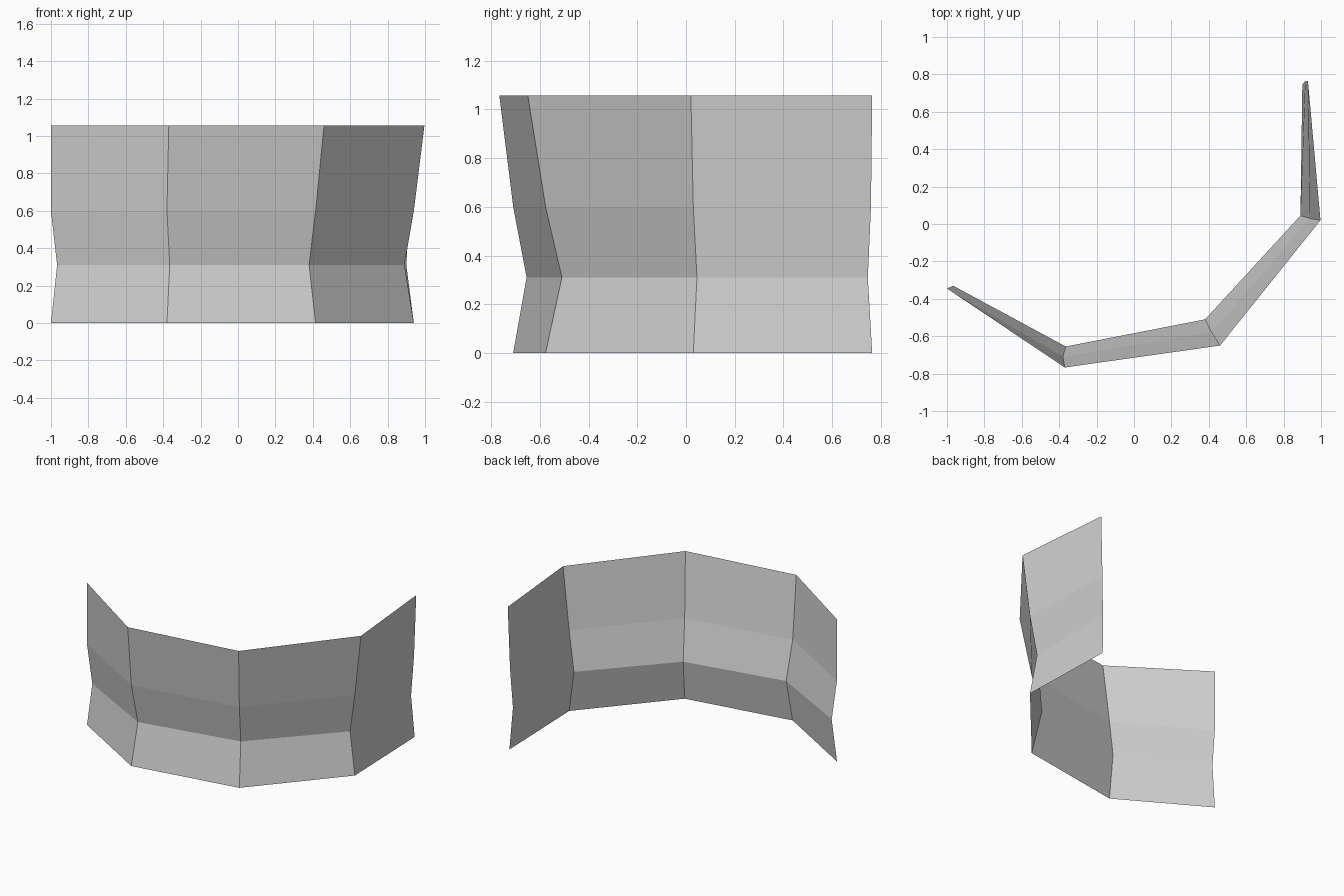
import bpy
import bmesh

cube = bpy.data.objects.get("Cube")
if cube:
    bpy.data.objects.remove(cube, do_unlink=True)


def make_material(name, color):
    material = bpy.data.materials.new(name)
    material.use_nodes = True
    material.diffuse_color = color
    material.node_tree.nodes["Principled BSDF"].inputs["Base Color"].default_value = color
    return material


def loft_sheet(name, columns, heights, material):
    """Join neighbouring upright profiles with flat panels."""
    bm = bmesh.new()
    grid = [[bm.verts.new((x, y, z)) for (x, y), z in zip(profile, heights)]
            for profile in columns]
    for near, far in zip(grid, grid[1:]):
        for i in range(len(heights) - 1):
            bm.faces.new((near[i], far[i], far[i + 1], near[i + 1]))
    mesh = bpy.data.meshes.new(name)
    bm.to_mesh(mesh)
    bm.free()
    mesh.materials.append(material)
    sheet = bpy.data.objects.new(name, mesh)
    bpy.context.collection.objects.link(sheet)
    return sheet


# Fold heights: base, inward crease, slight upper bend, flared rim
heights = (0, 0.31, 0.6, 1.057)

# Plan position of each upright fold, from base to rim
right_end = [(-1, -0.345), (-0.967, -0.33), (-1, -0.345), (-1, -0.345)]
right_fold = [(-0.38, -0.71), (-0.365, -0.655), (-0.38, -0.71), (-0.37, -0.767)]
middle_fold = [(0.415, -0.577), (0.38, -0.51), (0.415, -0.577), (0.46, -0.65)]
left_fold = [(0.94, 0.03), (0.89, 0.045), (0.94, 0.03), (0.997, 0.02)]
left_end = [(0.917, 0.765), (0.9, 0.747), (0.915, 0.76), (0.93, 0.765)]

# Thin open curved wall made of four folded panels
light_grey = make_material("light grey", (0.64, 0.64, 0.64, 1))
loft_sheet("curved_wall",
           [right_end, right_fold, middle_fold, left_fold, left_end],
           heights, light_grey)
